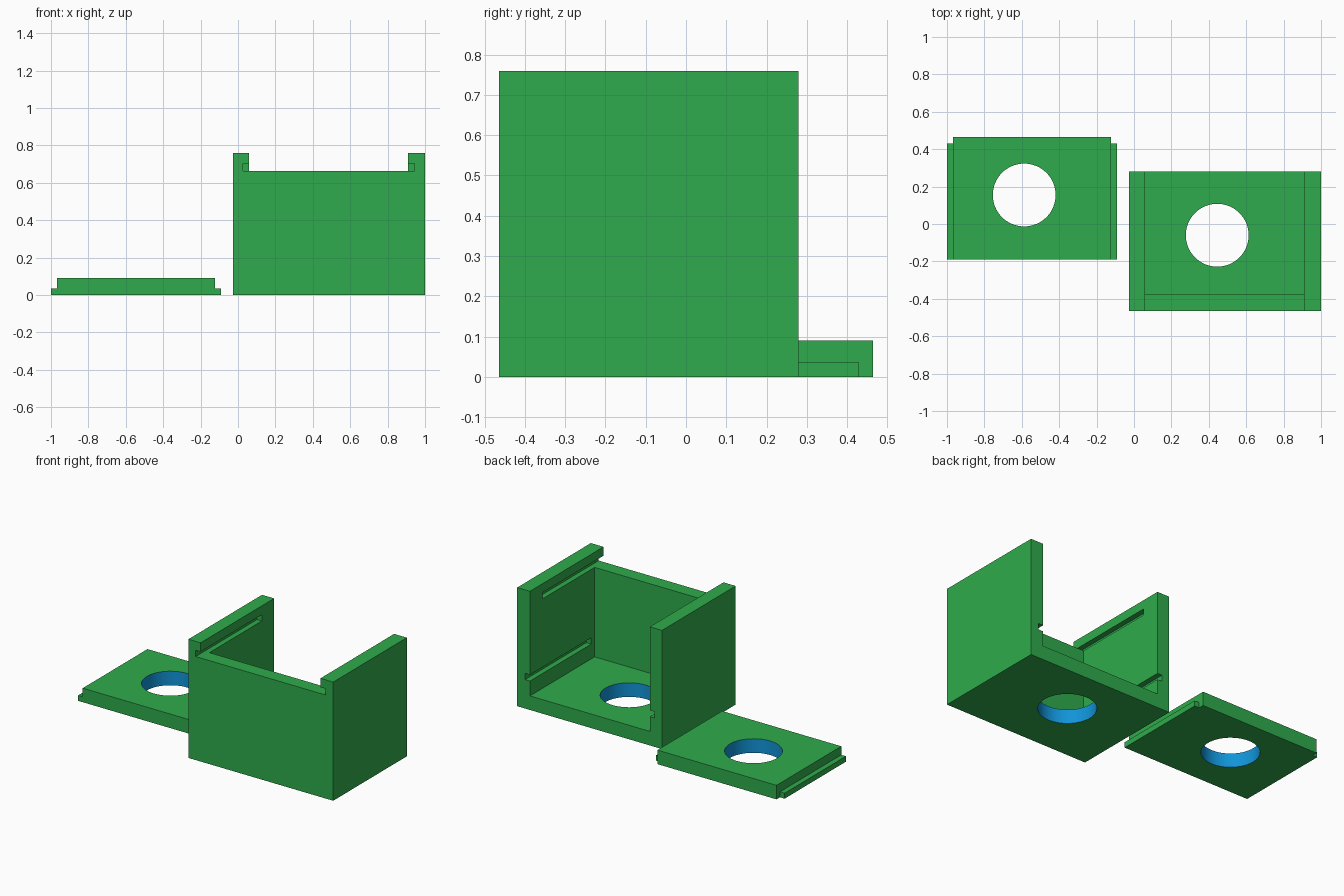
import bpy, bmesh, math
from mathutils import Matrix, Vector

if "Cube" in bpy.data.objects:
    bpy.data.objects.remove(bpy.data.objects["Cube"])


def material(name, srgb):
    m = bpy.data.materials.new(name)
    m.diffuse_color = (*[((c / 255 + 0.055) / 1.055) ** 2.4 for c in srgb], 1)
    m.use_nodes = True
    m.node_tree.nodes["Principled BSDF"].inputs["Base Color"].default_value = m.diffuse_color
    return m


GREEN = material("green", (47, 171, 76))
BLUE = material("blue", (17, 148, 216))


def add_object(name, bm):
    me = bpy.data.meshes.new(name)
    bm.to_mesh(me)
    bm.free()
    ob = bpy.data.objects.new(name, me)
    bpy.context.collection.objects.link(ob)
    return ob


def box(name, x, y, z):
    bm = bmesh.new()
    lo, hi = Vector((x[0], y[0], z[0])), Vector((x[1], y[1], z[1]))
    mat = Matrix.Translation((lo + hi) / 2) @ Matrix.Diagonal((*(hi - lo), 1))
    bmesh.ops.create_cube(bm, size=1, matrix=mat)
    return add_object(name, bm)


def cylinder(name, cx, cy, r):
    bm = bmesh.new()
    bmesh.ops.create_cone(bm, cap_ends=True, segments=64, radius1=r, radius2=r,
                          depth=0.4, matrix=Matrix.Translation((cx, cy, 0.05)))
    return add_object(name, bm)


def carve(ob, cutters, hole, r):
    """Cut the shapes away, then colour the wall of the round hole."""
    for c in cutters:
        mod = ob.modifiers.new("cut", "BOOLEAN")
        mod.operation, mod.solver, mod.object = "DIFFERENCE", "EXACT", c
    bpy.context.view_layer.update()
    dg = bpy.context.evaluated_depsgraph_get()
    me = bpy.data.meshes.new_from_object(ob.evaluated_get(dg))
    ob.modifiers.clear()
    ob.data = me
    for c in cutters:
        bpy.data.objects.remove(c)
    me.materials.clear()
    me.materials.append(GREEN)
    me.materials.append(BLUE)
    for p in me.polygons:
        d = math.hypot(p.center.x - hole[0], p.center.y - hole[1])
        p.material_index = int(abs(p.normal.z) < 0.5 and d < r * 1.05)
    bpy.ops.object.select_all(action="DESELECT")
    ob.select_set(True)
    bpy.context.view_layer.objects.active = ob
    bpy.ops.object.shade_smooth_by_angle(angle=math.radians(30))


R = 0.168

# Open case: cavity, lowered front wall, two pairs of slide grooves, floor hole
case = box("case", (-0.026, 1), (-0.465, 0.28), (0, 0.76))
INNER, SLOT = (0.06, 0.91), (0.026, 0.944)
carve(case, [
    box("cavity_cutter", INNER, (-0.375, 1), (0.09, 1)),
    box("front_gap_cutter", INNER, (-1, 0), (0.663, 1)),
    box("upper_groove_cutter", SLOT, (-1, 0.155), (0.663, 0.703)),
    box("lower_groove_cutter", SLOT, (-0.34, 1), (0.185, 0.225)),
    cylinder("floor_hole_cutter", 0.445, -0.06, R),
], (0.445, -0.06), R)

# Sliding lid: stepped side tongues that stop short of the back, round hole
lid = box("sliding_lid", (-1, -0.09), (-0.19, 0.465), (0, 0.09))
cutters = [cylinder("lid_hole_cutter", -0.587, 0.155, R)]
for x in ((-1.2, -0.967), (-0.123, 0.1)):
    cutters.append(box("step_cutter", x, (-1, 1), (0.035, 1)))
    cutters.append(box("corner_cutter", x, (0.43, 1), (-1, 1)))
carve(lid, cutters, (-0.587, 0.155), R)
